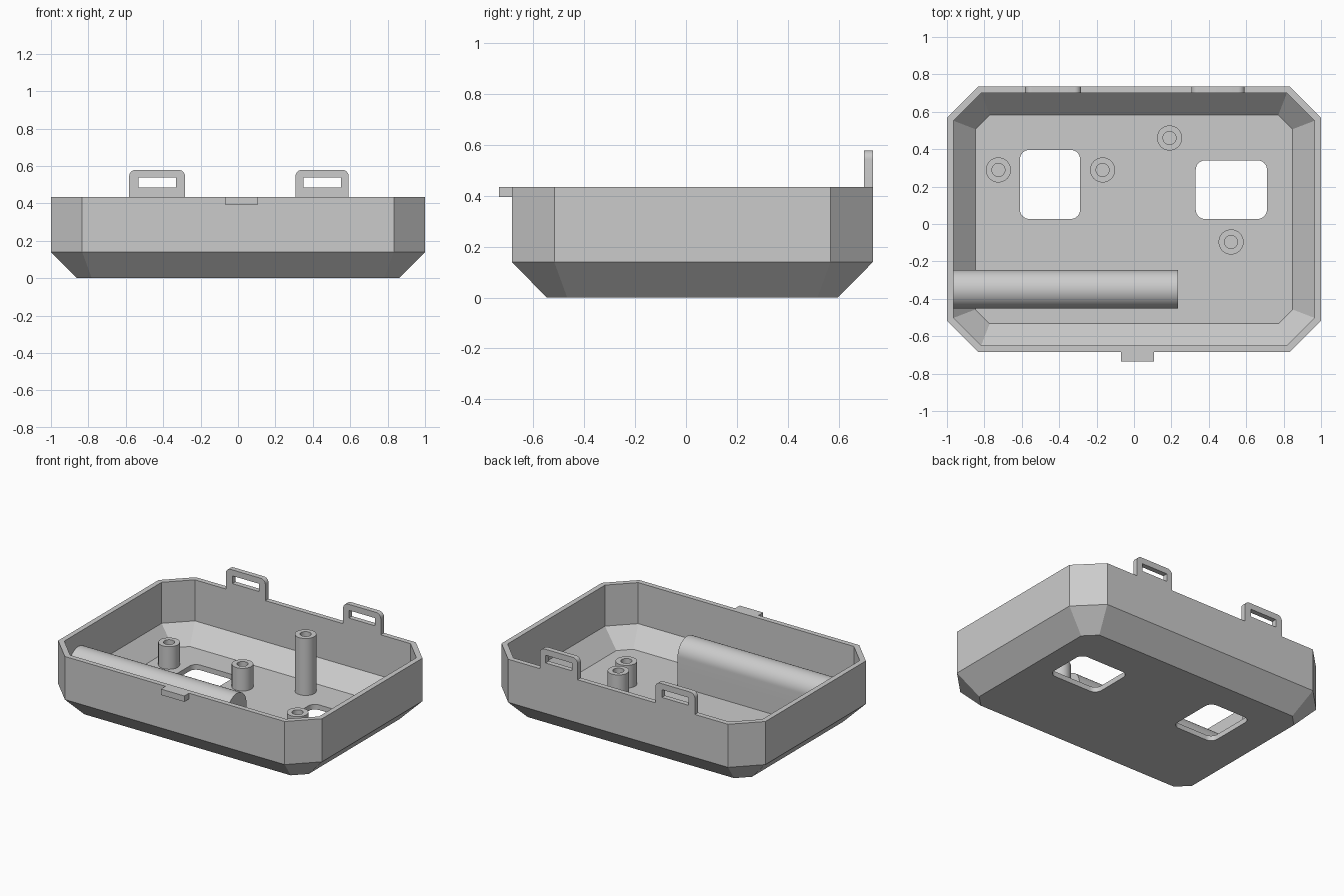
import bpy, bmesh, math

cube = bpy.data.objects.get("Cube")
if cube:
    bpy.data.objects.remove(cube, do_unlink=True)

# One plain grey plastic
grey = bpy.data.materials.new("grey plastic")
grey.use_nodes = True
colour = (0.6, 0.6, 0.6, 1)
grey.diffuse_color = colour
grey.node_tree.nodes["Principled BSDF"].inputs["Base Color"].default_value = colour

MID_Y = 0.025      # centre of the tray, which is offset by the front catch
RIM = 0.435        # top of the wall
FLOOR = 0.035      # top of the floor


def loft(name, rings, cap_start=True, cap_end=True, smooth=False):
    """Skin a list of equal-length point rings into one object."""
    bm = bmesh.new()
    loops = [[bm.verts.new(p) for p in ring] for ring in rings]
    n = len(loops[0])
    for a, b in zip(loops, loops[1:]):
        for i in range(n):
            j = (i + 1) % n
            bm.faces.new((a[i], a[j], b[j], b[i]))
    if cap_start:
        bm.faces.new(loops[0][::-1])
    if cap_end:
        bm.faces.new(loops[-1])
    bmesh.ops.recalc_face_normals(bm, faces=bm.faces)
    mesh = bpy.data.meshes.new(name)
    bm.to_mesh(mesh)
    bm.free()
    mesh.materials.append(grey)
    obj = bpy.data.objects.new(name, mesh)
    bpy.context.collection.objects.link(obj)
    if smooth:
        shade(obj)
    return obj


def activate(obj):
    bpy.ops.object.select_all(action='DESELECT')
    obj.select_set(True)
    bpy.context.view_layer.objects.active = obj


def shade(obj):
    activate(obj)
    bpy.ops.object.shade_smooth_by_angle(angle=math.radians(30))


def cut(obj, cutter):
    """Subtract the cutter, then remove it."""
    activate(obj)
    mod = obj.modifiers.new("cut", 'BOOLEAN')
    mod.operation = 'DIFFERENCE'
    mod.solver = 'EXACT'
    mod.object = cutter
    bpy.ops.object.modifier_apply(modifier=mod.name)
    bpy.data.objects.remove(cutter, do_unlink=True)


def octagon(hx, hy, chamfer, z):
    """Rectangle with cut corners, counter-clockwise."""
    cx, cy = hx - chamfer, hy - chamfer
    pts = [(hx, -cy), (hx, cy), (cx, hy), (-cx, hy),
           (-hx, cy), (-hx, -cy), (-cx, -hy), (cx, -hy)]
    return [(x, y + MID_Y, z) for x, y in pts]


def circle(x, y, z, r, n=32):
    return [(x + r * math.cos(2 * math.pi * i / n),
             y + r * math.sin(2 * math.pi * i / n), z) for i in range(n)]


def rounded(u0, u1, v0, v1, r_low, r_high, steps=8):
    """Flat rounded rectangle with separate low and high corner radii."""
    pts = []
    for k, (u, v, r) in enumerate([(u1, v1, r_high), (u0, v1, r_high),
                                   (u0, v0, r_low), (u1, v0, r_low)]):
        if r == 0:
            pts.append((u, v))
            continue
        cu = u - r if u == u1 else u + r
        cv = v - r if v == v1 else v + r
        for i in range(steps + 1):
            a = math.pi / 2 * (k + i / steps)
            pts.append((cu + r * math.cos(a), cv + r * math.sin(a)))
    return pts


def slab_z(name, pts, z0, z1):
    return loft(name, [[(u, v, z) for u, v in pts] for z in (z0, z1)])


def slab_y(name, pts, y0, y1):
    return loft(name, [[(u, y, v) for u, v in pts] for y in (y0, y1)])


# Tray: outer skin up, over the rim, inner skin down to the floor
tray = loft("tray", [
    octagon(0.862, 0.572, 0.08, 0),
    octagon(1, 0.71, 0.167, 0.14),
    octagon(1, 0.71, 0.167, RIM),
    octagon(0.965, 0.675, 0.148, RIM),
    octagon(0.965, 0.675, 0.148, 0.154),
    octagon(0.848, 0.558, 0.076, FLOOR)])

# Two rounded windows through the floor
for x0, x1, y0, y1 in [(-0.61, -0.288, 0.027, 0.396), (0.33, 0.711, 0.027, 0.34)]:
    cut(tray, slab_z("window_cutter", rounded(x0, x1, y0, y1, 0.05, 0.05), -0.1, 0.1))
shade(tray)

# Screw posts with blind holes
posts = {"left_back_post": (0.19, 0.46, 0.425), "left_front_post": (0.519, -0.096, 0.19),
         "middle_post": (-0.168, 0.289, 0.19), "right_post": (-0.725, 0.289, 0.19)}
for name, (x, y, top) in posts.items():
    loft(name, [circle(x, y, FLOOR - 0.01, 0.067), circle(x, y, top, 0.067),
                circle(x, y, top, 0.035), circle(x, y, FLOOR + 0.002, 0.035)], smooth=True)

# Round-topped housing, its outer end following the sloped wall
R, CY, CZ = 0.103, -0.349, 0.237
arch = [(CY + R * math.cos(math.pi * i / 32), CZ + R * math.sin(math.pi * i / 32))
        for i in range(33)]
arch = [(CY + R, 0.02), (CY + R, 0.15)] + arch + [(CY - R, 0.15), (CY - R, 0.02)]
loft("round_housing", [[(0.236, y, z) for y, z in arch],
                       [(-0.97 if z > 0.1 else -0.86, y, z) for y, z in arch]],
     cap_end=False, smooth=True)

# Slotted strap loops on the back rim
for name, x0, x1 in [("right_loop", -0.582, -0.283), ("left_loop", 0.307, 0.592)]:
    loop = slab_y(name, rounded(x0, x1, RIM, 0.579, 0, 0.035), 0.7, 0.735)
    mid = (x0 + x1) / 2
    cut(loop, slab_y("slot_cutter", rounded(mid - 0.1, mid + 0.1, 0.485, 0.538, 0, 0), 0.6, 0.8))
    shade(loop)

# Small catch on the front rim
slab_y("front_catch", rounded(-0.07, 0.108, 0.395, RIM, 0, 0), -0.735, -0.68)
